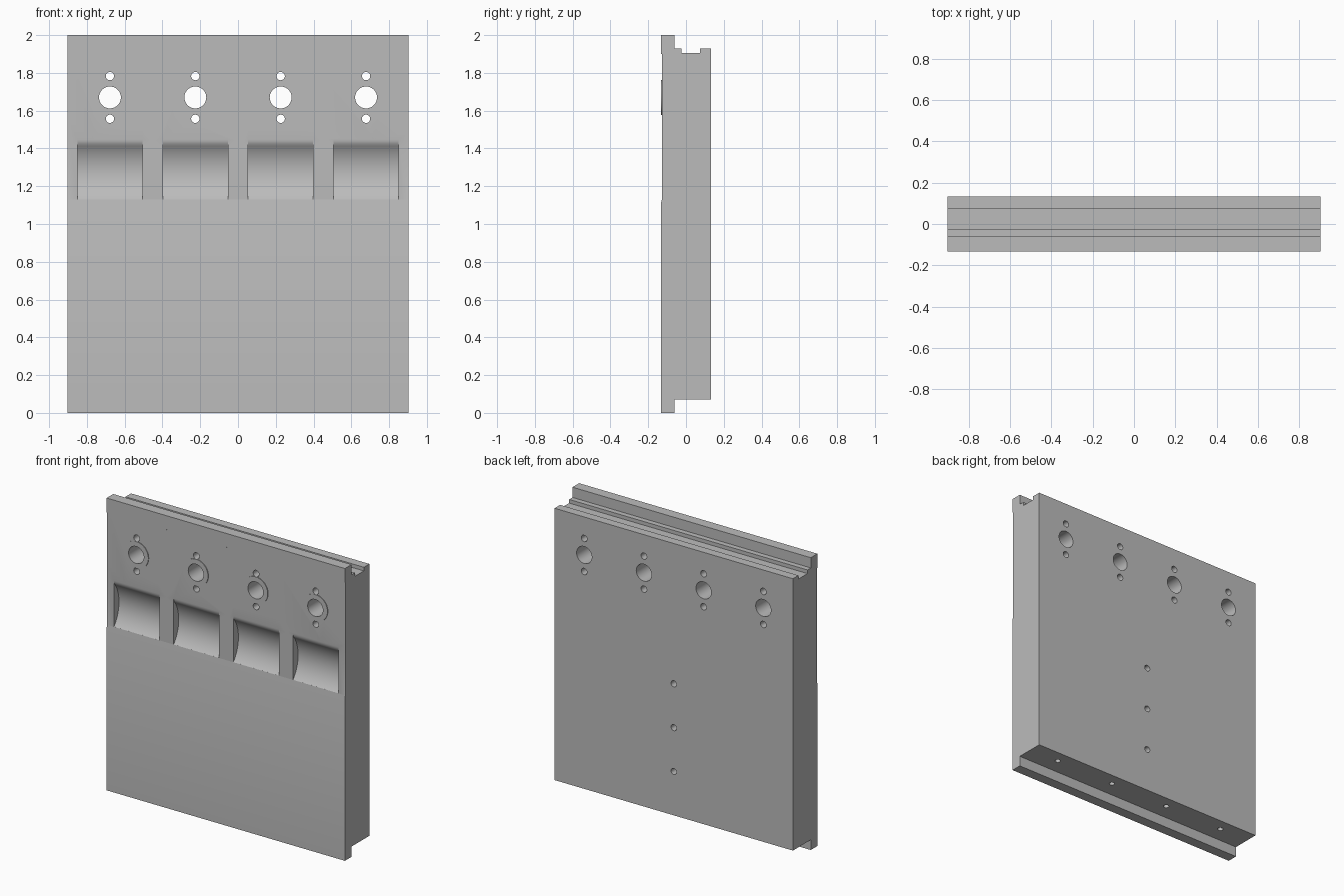
import bpy, bmesh, math
from mathutils import Vector

if "Cube" in bpy.data.objects:
    bpy.data.objects.remove(bpy.data.objects["Cube"])

W = 0.902                                  # half width
FRONT, INSET, BACK = -0.1325, -0.1275, 0.1325
COLS = [-0.678, -0.226, 0.226, 0.678]      # four repeated stations
PORT_Z = 1.67

grey = bpy.data.materials.new("plain grey")
grey.diffuse_color = (0.5, 0.5, 0.5, 1)
grey.use_nodes = True
grey.node_tree.nodes["Principled BSDF"].inputs["Base Color"].default_value = grey.diffuse_color


def make(name, bm):
    bmesh.ops.recalc_face_normals(bm, faces=bm.faces)
    me = bpy.data.meshes.new(name)
    bm.to_mesh(me)
    bm.free()
    me.materials.append(grey)
    ob = bpy.data.objects.new(name, me)
    bpy.context.collection.objects.link(ob)
    return ob


def prism(bm, profile, x0, x1):
    """Extrude a (y, z) profile along x."""
    f = bm.faces.new([bm.verts.new((x0, y, z)) for y, z in profile])
    g = bmesh.ops.extrude_face_region(bm, geom=[f])
    bmesh.ops.translate(bm, vec=(x1 - x0, 0, 0),
                        verts=[v for v in g["geom"] if isinstance(v, bmesh.types.BMVert)])


def rod(bm, start, end, r, n=40):
    """Closed cylinder between two points."""
    a, b = Vector(start), Vector(end)
    d = b - a
    m = d.to_track_quat("Z", "Y").to_matrix().to_4x4()
    m.translation = (a + b) / 2
    bmesh.ops.create_cone(bm, cap_ends=True, segments=n, radius1=r, radius2=r,
                          depth=d.length, matrix=m)


def boolean(body, bm, op, name):
    tool = make(name, bm)
    mod = body.modifiers.new(name, "BOOLEAN")
    mod.operation, mod.solver, mod.object = op, "EXACT", tool
    mod.use_self = True
    bpy.context.view_layer.objects.active = body
    bpy.ops.object.modifier_apply(modifier=name)
    bpy.data.objects.remove(tool)


# Panel with interlocking top and bottom rebates and a shallow front inset
bm = bmesh.new()
prism(bm, [(FRONT, 0), (-0.061, 0), (-0.061, 0.07), (BACK, 0.07), (BACK, 1.93),
           (0.073, 1.93), (0.073, 1.905), (-0.025, 1.905), (-0.025, 1.93),
           (-0.061, 1.93), (-0.061, 2), (FRONT, 2), (FRONT, 1.88), (INSET, 1.88),
           (INSET, 1.13), (FRONT, 1.11)], -W, W)
panel = make("panel", bm)

# Scalloped upper edge of the inset
bm = bmesh.new()
for x in COLS:
    rod(bm, (x, -0.2, PORT_Z), (x, INSET, PORT_Z), 0.322, 128)
boolean(panel, bm, "DIFFERENCE", "scallops")

# Raised collars around the ports
bm = bmesh.new()
for x in COLS:
    rod(bm, (x, FRONT, PORT_Z), (x, -0.1, PORT_Z), 0.092, 48)
boolean(panel, bm, "UNION", "collars")

# Curved pockets with an eased top lip
R, cz, cy = 0.232, 1.28, INSET + 0.055 - 0.232
a0, a1 = -math.asin(0.155 / R), math.asin(0.145 / R)
curve = [(cy + R * math.cos(a0 + (a1 - a0) * i / 20),
          cz + R * math.sin(a0 + (a1 - a0) * i / 20)) for i in range(21)]
pocket = [(-0.2, 1.125)] + curve + [(-0.1266, 1.438), (INSET, 1.447), (-0.2, 1.447)]
bm = bmesh.new()
for x in COLS:
    prism(bm, pocket, x - 0.172, x + 0.172)
boolean(panel, bm, "DIFFERENCE", "pockets")

# Through ports with screw holes, and blind holes in the back and bottom
bm = bmesh.new()
for x in COLS:
    for dz, r in ((0, 0.058), (0.113, 0.022), (-0.113, 0.022)):
        rod(bm, (x, -0.3, PORT_Z + dz), (x, 0.3, PORT_Z + dz), r)
    rod(bm, (x, 0.05, 0), (x, 0.05, 0.2), 0.018, 24)
for z in (0.37, 0.67, 0.97):
    rod(bm, (0, 0.02, z), (0, 0.3, z), 0.021, 24)
boolean(panel, bm, "DIFFERENCE", "holes")

# Smooth curves, sharp edges
bpy.ops.object.select_all(action="DESELECT")
panel.select_set(True)
bpy.context.view_layer.objects.active = panel
bpy.ops.object.shade_smooth_by_angle(angle=math.radians(30))
